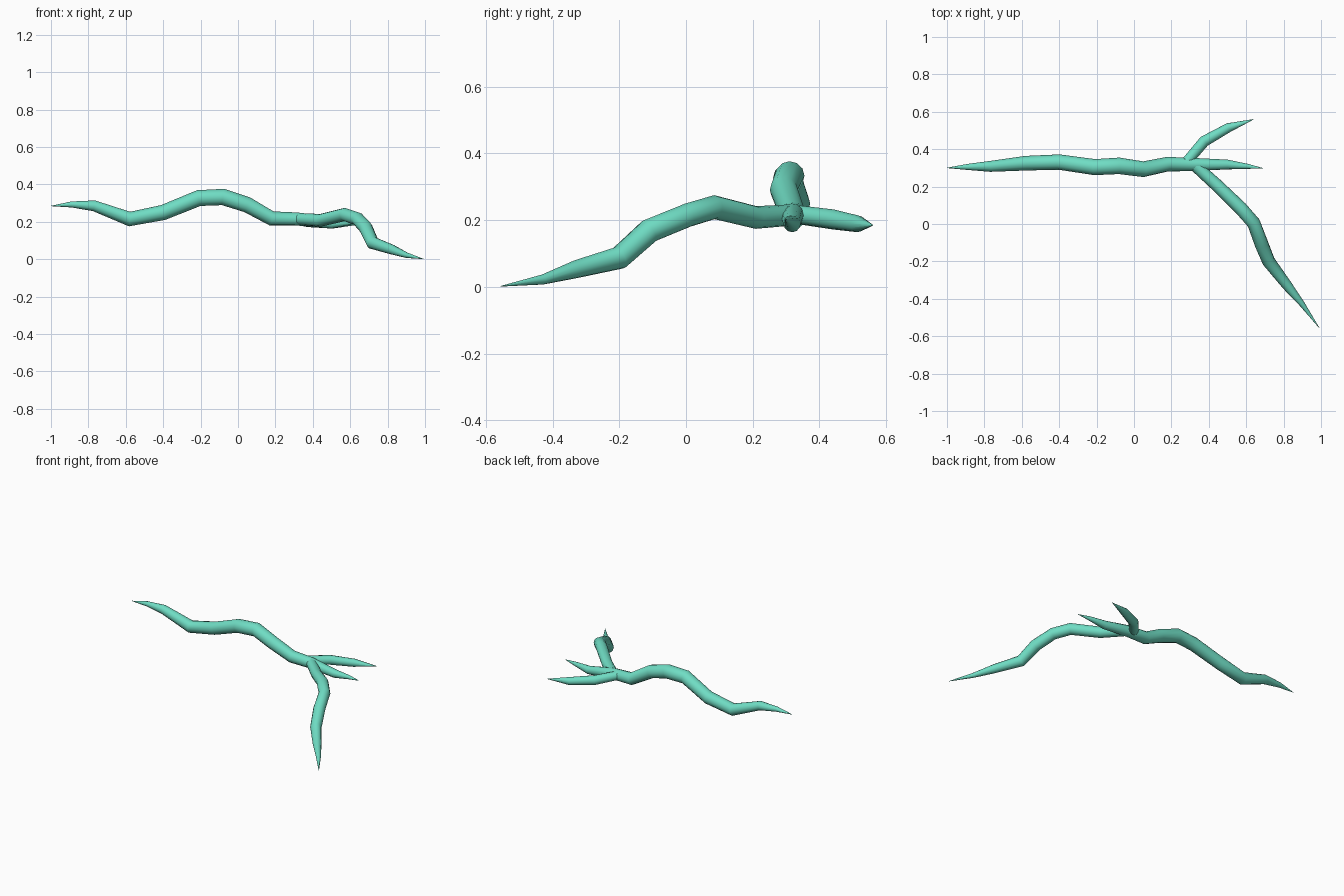
import bpy

mat = bpy.data.materials.new("teal bark")
mat.diffuse_color = (0.16, 0.72, 0.55, 1)


def limb(name, pts):
    """Tapered round limb through (x, y, z, radius) points."""
    cu = bpy.data.curves.new(name, 'CURVE')
    cu.dimensions = '3D'
    cu.bevel_depth = 1
    cu.bevel_resolution = 4
    cu.use_fill_caps = True
    sp = cu.splines.new('POLY')
    sp.points.add(len(pts) - 1)
    for p, (x, y, z, r) in zip(sp.points, pts):
        p.co = (x, y, z, 1)
        p.radius = r
    ob = bpy.data.objects.new(name, cu)
    bpy.context.collection.objects.link(ob)
    bpy.ops.object.select_all(action='DESELECT')
    ob.select_set(True)
    bpy.context.view_layer.objects.active = ob
    bpy.ops.object.convert(target='MESH')
    ob = bpy.context.object
    ob.name = name
    ob.data.materials.append(mat)
    bpy.ops.object.shade_smooth_by_angle(angle=0.7)


# Main bough, pointed at both ends
limb("main_bough", [
    (-1.0, .30, .285, .001), (-.89, .305, .293, .016), (-.77, .308, .286, .029),
    (-.58, .325, .215, .039), (-.40, .331, .25, .041), (-.21, .304, .327, .043),
    (-.08, .311, .333, .044), (.05, .293, .291, .042), (.18, .32, .218, .039),
    (.32, .318, .215, .035), (.50, .318, .19, .026), (.61, .308, .199, .013),
    (.69, .298, .202, .001)])

# Long front branch drooping to the ground
limb("front_branch", [
    (.33, .31, .215, .032), (.44, .21, .208, .034), (.57, .085, .239, .036),
    (.64, .005, .215, .036), (.683, -.11, .168, .037), (.72, -.20, .087, .035),
    (.82, -.33, .053, .027), (.90, -.43, .022, .015), (.99, -.555, .002, .001)])

# Short back branch
limb("back_branch", [
    (.28, .33, .217, .028), (.375, .442, .202, .030),
    (.505, .515, .189, .025), (.64, .56, .185, .001)])
